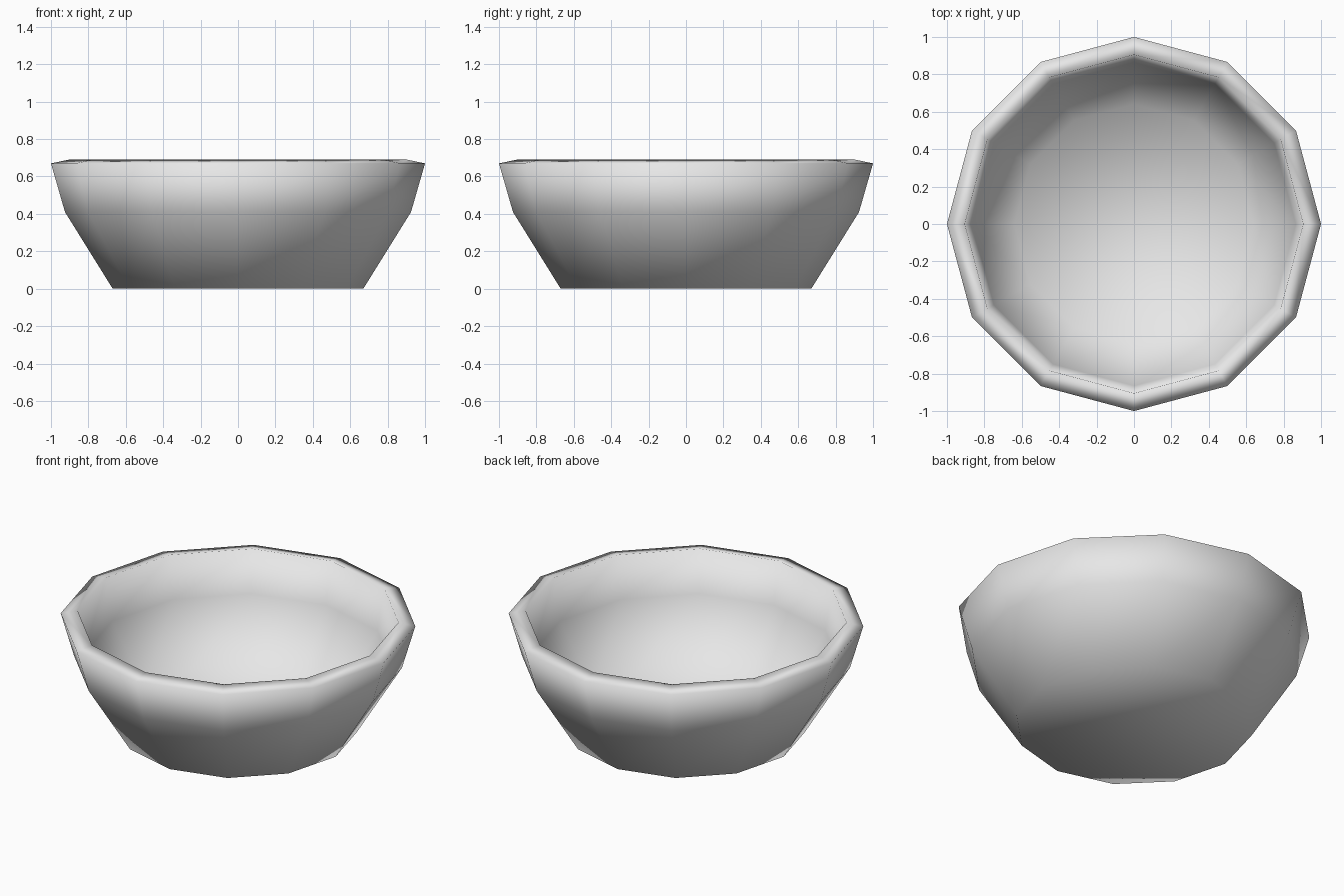
import bpy
import bmesh
from math import cos, sin, tau

SIDES = 12

cube = bpy.data.objects.get("Cube")
if cube:
    bpy.data.objects.remove(cube, do_unlink=True)


def make_material(name, color):
    mat = bpy.data.materials.new(name)
    mat.use_nodes = True
    mat.diffuse_color = color
    mat.node_tree.nodes["Principled BSDF"].inputs["Base Color"].default_value = color
    return mat


def lathe(name, profile, mat):
    """Turn a (radius, height) profile around z and close both ends with flat caps."""
    bm = bmesh.new()
    rings = [[bm.verts.new((r * cos(tau * i / SIDES), r * sin(tau * i / SIDES), z))
              for i in range(SIDES)] for r, z in profile]
    for low, high in zip(rings, rings[1:]):
        for i in range(SIDES):
            j = (i + 1) % SIDES
            bm.faces.new((low[i], low[j], high[j], high[i]))
    bm.faces.new(rings[0][::-1])
    bm.faces.new(rings[-1])
    for face in bm.faces:
        face.smooth = True
    mesh = bpy.data.meshes.new(name)
    bm.to_mesh(mesh)
    bm.free()
    mesh.materials.append(mat)
    obj = bpy.data.objects.new(name, mesh)
    bpy.context.collection.objects.link(obj)
    return obj


# Bowl wall: outside from base to lip, over the rim, then down to the inner floor
bowl_profile = [
    (0.67, 0.0), (0.925, 0.41), (1.0, 0.67),
    (0.905, 0.69), (0.865, 0.43), (0.64, 0.08),
]
lathe("bowl", bowl_profile, make_material("light grey", (0.8, 0.8, 0.8, 1.0)))
